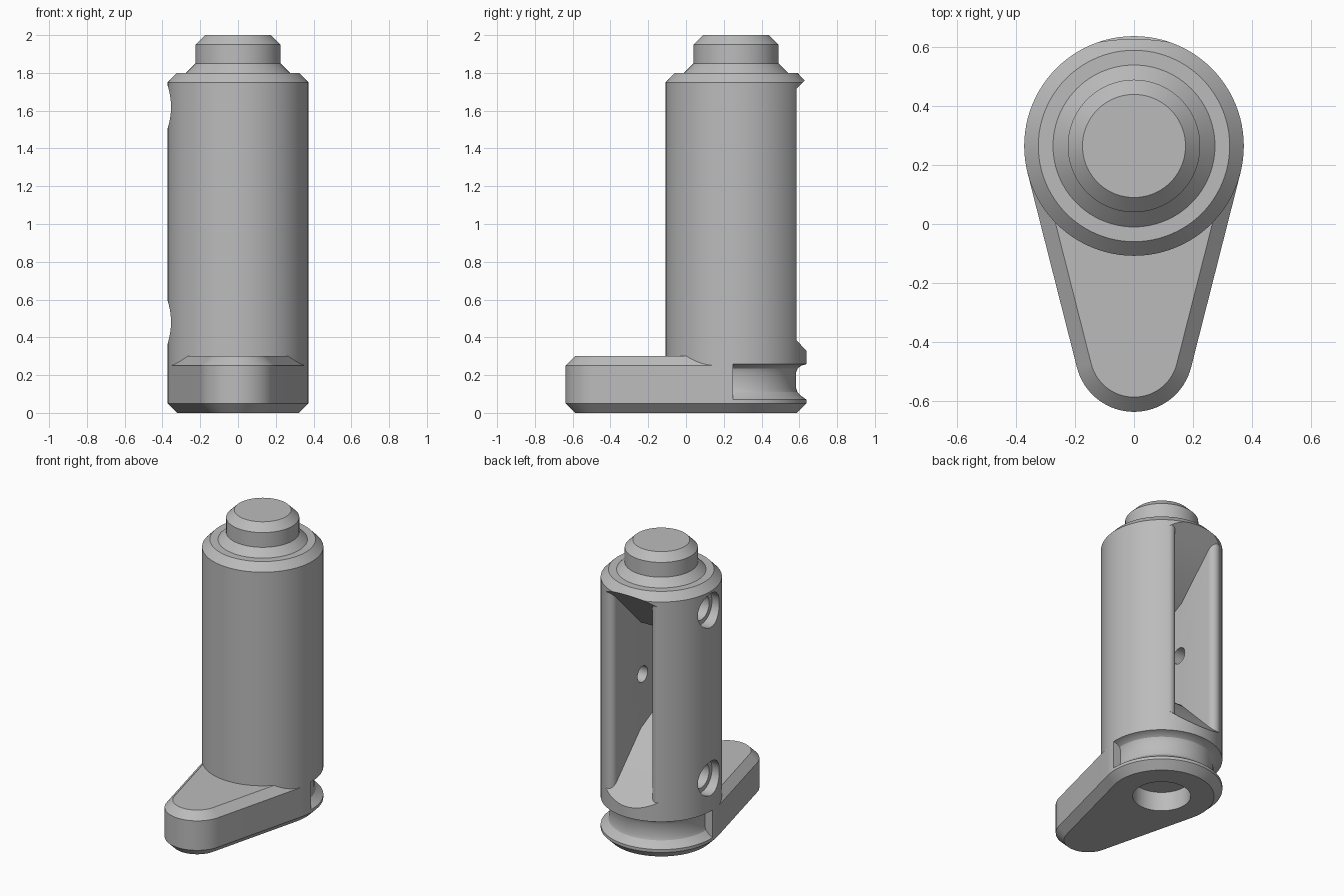
import bpy, bmesh, math
from mathutils import Matrix, Vector

cube = bpy.data.objects.get("Cube")
if cube:
    bpy.data.objects.remove(cube, do_unlink=True)

CY, R = 0.265, 0.373          # body axis and radius
TIP_Y, TIP_R = -0.438, 0.2    # lever tip
MID = 1.05                    # middle height of the pocket

steel = bpy.data.materials.new("plain grey")
steel.use_nodes = True
GREY = (0.5, 0.5, 0.5, 1)
steel.diffuse_color = GREY
steel.node_tree.nodes["Principled BSDF"].inputs["Base Color"].default_value = GREY


def finish(bm, name):
    bmesh.ops.recalc_face_normals(bm, faces=bm.faces)
    mesh = bpy.data.meshes.new(name)
    bm.to_mesh(mesh)
    bm.free()
    mesh.materials.append(steel)
    obj = bpy.data.objects.new(name, mesh)
    bpy.context.collection.objects.link(obj)
    return obj


def lathe(name, profile, closed=False, steps=96):
    """Turn an (r, z) profile round the body axis."""
    bm = bmesh.new()
    vs = [bm.verts.new((r, CY, z)) for r, z in profile]
    pairs = list(zip(vs, vs[1:] + vs[:1]))
    edges = [bm.edges.new(p) for p in (pairs if closed else pairs[:-1])]
    bmesh.ops.spin(bm, geom=vs + edges, cent=(0, CY, 0), axis=(0, 0, 1),
                   angle=math.tau, steps=steps)
    bmesh.ops.remove_doubles(bm, verts=bm.verts, dist=1e-5)
    return finish(bm, name)


def prism(name, points, direction):
    """Extrude a flat outline along a direction."""
    bm = bmesh.new()
    face = bm.faces.new([bm.verts.new(p) for p in points])
    new = bmesh.ops.extrude_face_region(bm, geom=[face])["geom"]
    bmesh.ops.translate(bm, vec=Vector(direction),
                        verts=[v for v in new if isinstance(v, bmesh.types.BMVert)])
    return finish(bm, name)


def rod(name, radius, x0, x1, z):
    """Cylinder along x through the body axis."""
    bm = bmesh.new()
    place = Matrix.Translation(((x0 + x1) / 2, CY, z)) @ Matrix.Rotation(math.pi / 2, 4, 'Y')
    bmesh.ops.create_cone(bm, cap_ends=True, segments=48, radius1=radius,
                          radius2=radius, depth=x1 - x0, matrix=place)
    return finish(bm, name)


def boolean(obj, tool, operation='DIFFERENCE', keep=False):
    mod = obj.modifiers.new("cut", 'BOOLEAN')
    mod.operation, mod.object, mod.solver = operation, tool, 'EXACT'
    bpy.context.view_layer.objects.active = obj
    bpy.ops.object.modifier_apply(modifier=mod.name)
    if not keep:
        bpy.data.objects.remove(tool, do_unlink=True)


# Body with chamfered ends and a stepped top pin
body = lathe("body", [(0, 0), (R - .05, 0), (R, .05), (R, 1.75), (.325, 1.8), (.275, 1.8),
                      (.225, 1.85), (.225, 1.95), (.175, 2), (0, 2)])

# Lever: tapered outline with chamfered top and bottom
tilt = math.asin((R - TIP_R) / (CY - TIP_Y))


def outline(inset):
    pts = [((R - inset) * math.cos(tilt) * s, CY - (R - inset) * math.sin(tilt)) for s in (-1, 1)]
    a0, a1 = -tilt, -math.pi + tilt
    n = 32
    arc = [a0 + (a1 - a0) * i / n for i in range(n + 1)]
    return pts + [((TIP_R - inset) * math.cos(a), TIP_Y + (TIP_R - inset) * math.sin(a)) for a in arc]


bm = bmesh.new()
rings = [[bm.verts.new((x, y, z)) for x, y in outline(inset)]
         for inset, z in ((.05, 0), (0, .05), (0, .25), (.05, .3))]
for low, high in zip(rings, rings[1:]):
    for i in range(len(low)):
        j = (i + 1) % len(low)
        bm.faces.new((low[i], low[j], high[j], high[i]))
bm.faces.new(rings[0])
bm.faces.new(rings[-1])
lever = finish(bm, "lever")

# Half-ring groove round the back of the foot
groove = lathe("groove_cutter", [(.45, .07), (R, .07), (.345, .09), (.325, .11), (.318, .13),
                                 (.318, .215), (.326, .235), (.345, .25), (R, .258), (.45, .258)], closed=True)
back_half = prism("back_half", [(-1, CY - .015, -.1), (1, CY - .015, -.1),
                                (1, 1, -.1), (-1, 1, -.1)], (0, 0, .6))
boolean(groove, back_half, 'INTERSECT')
boolean(body, groove)

# Back pocket: rounded mouth in plan, sloping ends in side view
fillet, wall = .04, .14
cx = wall + fillet
cy = math.sqrt((R - fillet) ** 2 - cx ** 2)
end = math.atan2(cy, cx)
half = [(wall, -.2)]
for i in range(9):
    a = math.pi + (end - math.pi) * i / 8
    half.append((cx + fillet * math.cos(a), cy + fillet * math.sin(a)))
half.append((cx * 1.5, cy * 1.5))
plan = half + [(-x, y) for x, y in reversed(half)]
pocket = prism("pocket_cutter", [(x, CY + y, .1) for x, y in plan], (0, 0, 1.9))
side = [(.5, .85), (.02, .36), (-.1, .3), (-.3, .3)]      # depth, half height
side = side + [(y, -h) for y, h in reversed(side)]
slopes = prism("slope_cutter", [(-.6, CY + y, MID + h) for y, h in side], (1.2, 0, 0))
boolean(pocket, slopes, 'INTERSECT')
boolean(body, pocket)

# Blind axle hole in both pocket walls
boolean(body, rod("axle_cutter", .054, -.26, .26, MID))

# Two stepped screw holes in one flank
for z in (MID - .57, MID + .57):
    boolean(body, rod("counterbore_cutter", .115, -.5, -.3, z))
    boolean(body, rod("screw_cutter", .085, -.5, -.15, z))

# Socket in the underside
socket = lathe("socket_cutter", [(0, -.1), (.178, -.1), (.178, .13), (0, .13)])
boolean(lever, socket, keep=True)
boolean(body, socket)

for obj in (body, lever):
    bpy.ops.object.select_all(action='DESELECT')
    obj.select_set(True)
    bpy.context.view_layer.objects.active = obj
    bpy.ops.object.shade_smooth_by_angle(angle=math.radians(25))
